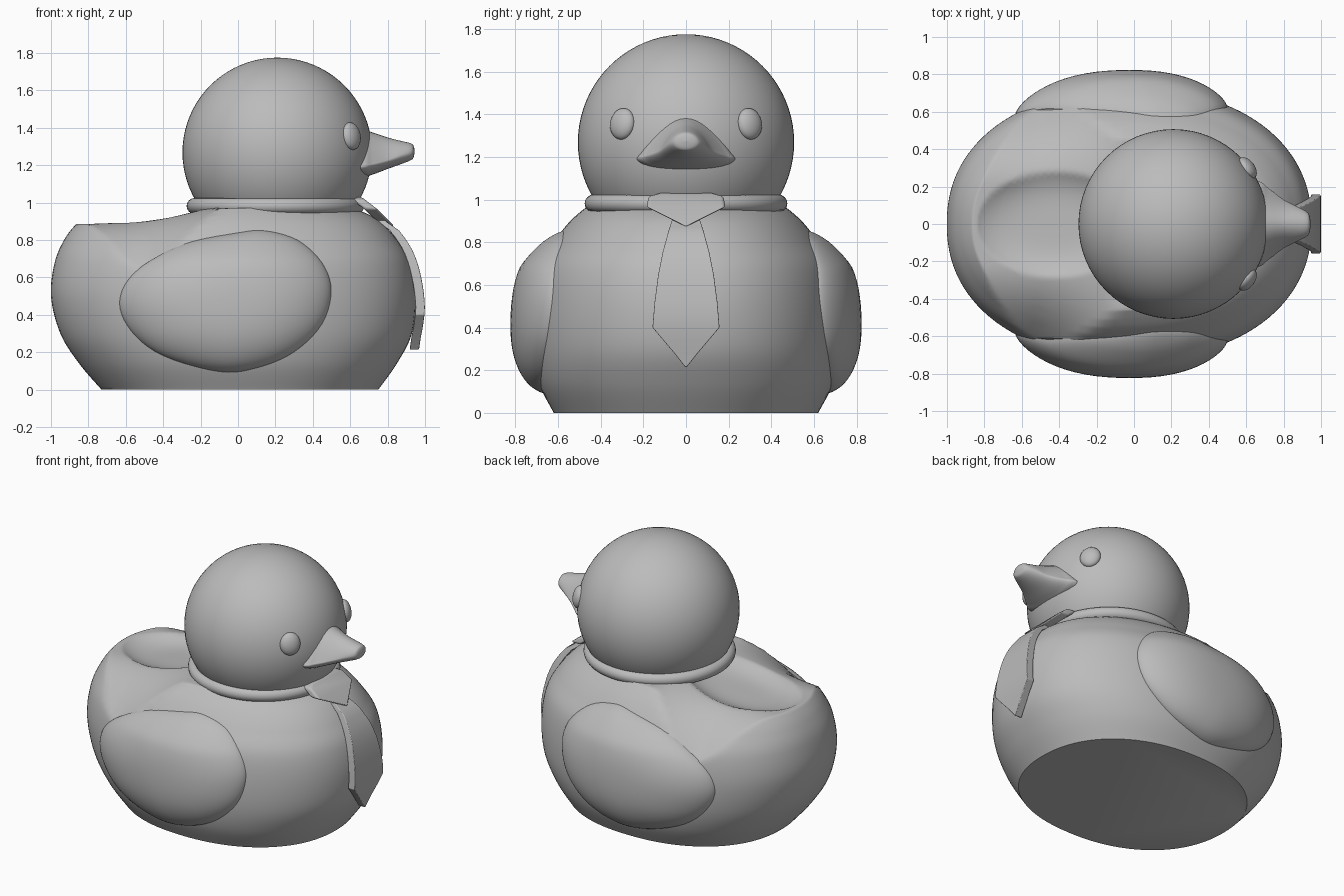
import bpy, bmesh, math
from mathutils import Vector

cube = bpy.data.objects.get("Cube")
if cube:
    bpy.data.objects.remove(cube)

GREY = (0.5, 0.5, 0.5, 1)
mat = bpy.data.materials.new("plain grey")
mat.use_nodes = True
mat.diffuse_color = GREY
mat.node_tree.nodes["Principled BSDF"].inputs["Base Color"].default_value = GREY


def finish(obj, angle=40):
    """Apply the material and smooth shading."""
    obj.data.materials.clear()
    obj.data.materials.append(mat)
    bpy.ops.object.select_all(action='DESELECT')
    obj.select_set(True)
    bpy.context.view_layer.objects.active = obj
    bpy.ops.object.shade_smooth_by_angle(angle=math.radians(angle))
    return obj


def spline(pts, t, closed=False):
    """Catmull-Rom point at t (in point units) along a list of tuples."""
    n = len(pts)
    i = int(t) if closed else min(int(t), n - 2)
    u = t - i
    pick = (lambda k: pts[k % n]) if closed else (lambda k: pts[max(0, min(n - 1, k))])
    p = [Vector(pick(i + k)) for k in (-1, 0, 1, 2)]
    return 0.5 * (2 * p[1] + (p[2] - p[0]) * u
                  + (2 * p[0] - 5 * p[1] + 4 * p[2] - p[3]) * u ** 2
                  + (3 * p[1] - p[0] - 3 * p[2] + p[3]) * u ** 3)


def loft(name, rings, angle=40):
    """Skin closed rings of equal length and cap both ends."""
    bm = bmesh.new()
    rows = [[bm.verts.new(co) for co in ring] for ring in rings]
    n = len(rows[0])
    for a, b in zip(rows, rows[1:]):
        for i in range(n):
            j = (i + 1) % n
            bm.faces.new((a[i], a[j], b[j], b[i]))
    bm.faces.new(rows[0])
    bm.faces.new(rows[-1])
    bmesh.ops.remove_doubles(bm, verts=bm.verts, dist=1e-4)
    bmesh.ops.recalc_face_normals(bm, faces=bm.faces)
    me = bpy.data.meshes.new(name)
    bm.to_mesh(me)
    bm.free()
    obj = bpy.data.objects.new(name, me)
    bpy.context.collection.objects.link(obj)
    return finish(obj, angle)


# Body: stacked rounded sections (z, back x, front x, half width)
SECTIONS = [(0, -.73, .75, .62), (.14, -.85, .85, .69), (.3, -.95, .93, .72),
            (.5, -1, .95, .72), (.68, -.98, .92, .69), (.8, -.93, .85, .62),
            (.88, -.87, .78, .56), (.93, -.81, .71, .51), (.97, -.72, .62, .46)]
POWER = 2.2


def sgnpow(v, e):
    return math.copysign(abs(v) ** e, v)


def back_height(x, y):
    """Upper limit of the back: rising to the neck, hollow behind it."""
    h = .885 + .065 * ((x + .87) / .62) ** 2
    h -= 1.5 * max(0, abs(y) - .2) ** 2 * min(1, max(0, -x * 2))
    d = max(0, 1 - ((x + .42) / .42) ** 2 - (y / .28) ** 2)
    return h - .06 * d * (2 - d)


def section_ring(s, scale=1, n=112):
    z, x0, x1, w = s
    ring = []
    for i in range(n):
        a = math.tau * i / n
        x = (x0 + x1) / 2 + scale * (x1 - x0) / 2 * sgnpow(math.cos(a), 2 / POWER)
        y = scale * w * sgnpow(math.sin(a), 2 / POWER)
        h = back_height(x, y)
        ring.append((x, y, min(z, h) if x < 0 else z))
    return ring


STEPS = 7
rings = [section_ring(spline(SECTIONS, i / STEPS))
         for i in range((len(SECTIONS) - 1) * STEPS + 1)]
rings += [section_ring(SECTIONS[-1], 1 - i / 24) for i in range(1, 25)]
loft("body", rings, 50)


def body_y(x, z):
    """Half width of the body at a given place."""
    k = next(i for i in range(len(SECTIONS) - 1) if z <= SECTIONS[i + 1][0])
    lo, hi = SECTIONS[k][0], SECTIONS[k + 1][0]
    _, x0, x1, w = spline(SECTIONS, k + min(.9999, (z - lo) / (hi - lo)))
    r = abs((x - (x0 + x1) / 2) / ((x1 - x0) / 2))
    return w * max(0, 1 - r ** POWER) ** (1 / POWER)


# Wings: egg-shaped domes raised from the body sides
WING = [(-.635, .47), (-.55, .63), (-.3, .775), (0, .84), (.15, .85), (.32, .8),
        (.45, .68), (.5, .53), (.45, .35), (.3, .2), (.1, .115), (-.1, .095),
        (-.4, .18), (-.57, .31)]
for side, name in ((1, "left_wing"), (-1, "right_wing")):
    rings = []
    for k in range(17):
        s = math.cos(math.pi / 2 * k / 16)
        ring = []
        for i in range(len(WING) * 5):
            px, pz = spline(WING, i / 5, True)
            x, z = -.04 + s * (px + .04), .47 + s * (pz - .47)
            rise = .108 * math.sqrt(max(0, 1 - s ** 3)) - .008
            ring.append((x, side * (body_y(x, z) + rise), z))
        rings.append(ring)
    loft(name, rings, 80)

# Head
bpy.ops.mesh.primitive_uv_sphere_add(segments=64, ring_count=40, radius=.507,
                                     location=(.21, 0, 1.268))
head = bpy.context.object
head.name = "head"
finish(head)

# Collar
bpy.ops.mesh.primitive_torus_add(major_segments=80, minor_segments=16, major_radius=.433,
                                 minor_radius=.042, location=(.2, 0, .982))
collar = bpy.context.object
collar.name = "collar"
finish(collar, 60)

# Eyes: flattened balls facing out from the head
for side, name in ((1, "left_eye"), (-1, "right_eye")):
    yaw = side * math.atan2(.3, .4)
    bpy.ops.mesh.primitive_uv_sphere_add(segments=32, ring_count=20, radius=1,
                                         location=(.605, side * .298, 1.355),
                                         rotation=(0, -.17, yaw))
    eye = bpy.context.object
    eye.name = name
    eye.scale = (.04, .066, .074)
    finish(eye, 60)

# Beak: sections (x, half width, top z, side z, bottom z)
BEAK = [(.5, .24, 1.4, 1.19, 1.13), (.66, .23, 1.39, 1.195, 1.135),
        (.72, .19, 1.375, 1.205, 1.15), (.8, .13, 1.348, 1.225, 1.18),
        (.87, .095, 1.33, 1.25, 1.205), (.92, .068, 1.318, 1.265, 1.225),
        (.938, .045, 1.305, 1.27, 1.24), (.945, 0, 1.275, 1.275, 1.275)]
rings = []
for i in range((len(BEAK) - 1) * 5 + 1):
    x, w, top, mid, low = spline(BEAK, i / 5)
    bell = 1 + 1.2 * min(1, max(0, (.95 - x) / .2))
    ring = []
    for k in range(48):
        c, s = math.cos(math.tau * k / 48), math.sin(math.tau * k / 48)
        z = mid + (top - mid) * s ** bell if s > 0 else mid + (mid - low) * s
        ring.append((x, w * c, z))
    rings.append(ring)
loft("beak", rings, 100)


# Necktie: plates following the chest, rows of (z, half width, front x)
def plate(name, rows, steps, depth):
    rings = []
    for i in range((len(rows) - 1) * steps + 1):
        k = min(i // steps, len(rows) - 2)
        a, b = Vector(rows[k]), Vector(rows[k + 1])
        z, w, _ = a.lerp(b, i / steps - k)
        x = spline(rows, i / steps)[2]
        w = max(w, .004)
        rings.append([(x, -w, z), (x, w, z), (x - depth, w, z), (x - depth, -w, z)])
    obj = loft(name, rings)
    bev = obj.modifiers.new("soft edges", 'BEVEL')
    bev.width, bev.segments = .012, 3
    bev.limit_method, bev.angle_limit = 'ANGLE', math.radians(35)


plate("tie_blade", [(.92, .06, .77), (.85, .083, .862), (.75, .11, .93), (.65, .13, .968),
                    (.52, .147, .993), (.4, .157, .997), (.215, 0, .968)], 3, .05)
plate("tie_knot", [(1.03, .12, .66), (1.015, .175, .68), (.965, .185, .745),
                   (.875, 0, .835)], 1, .07)
